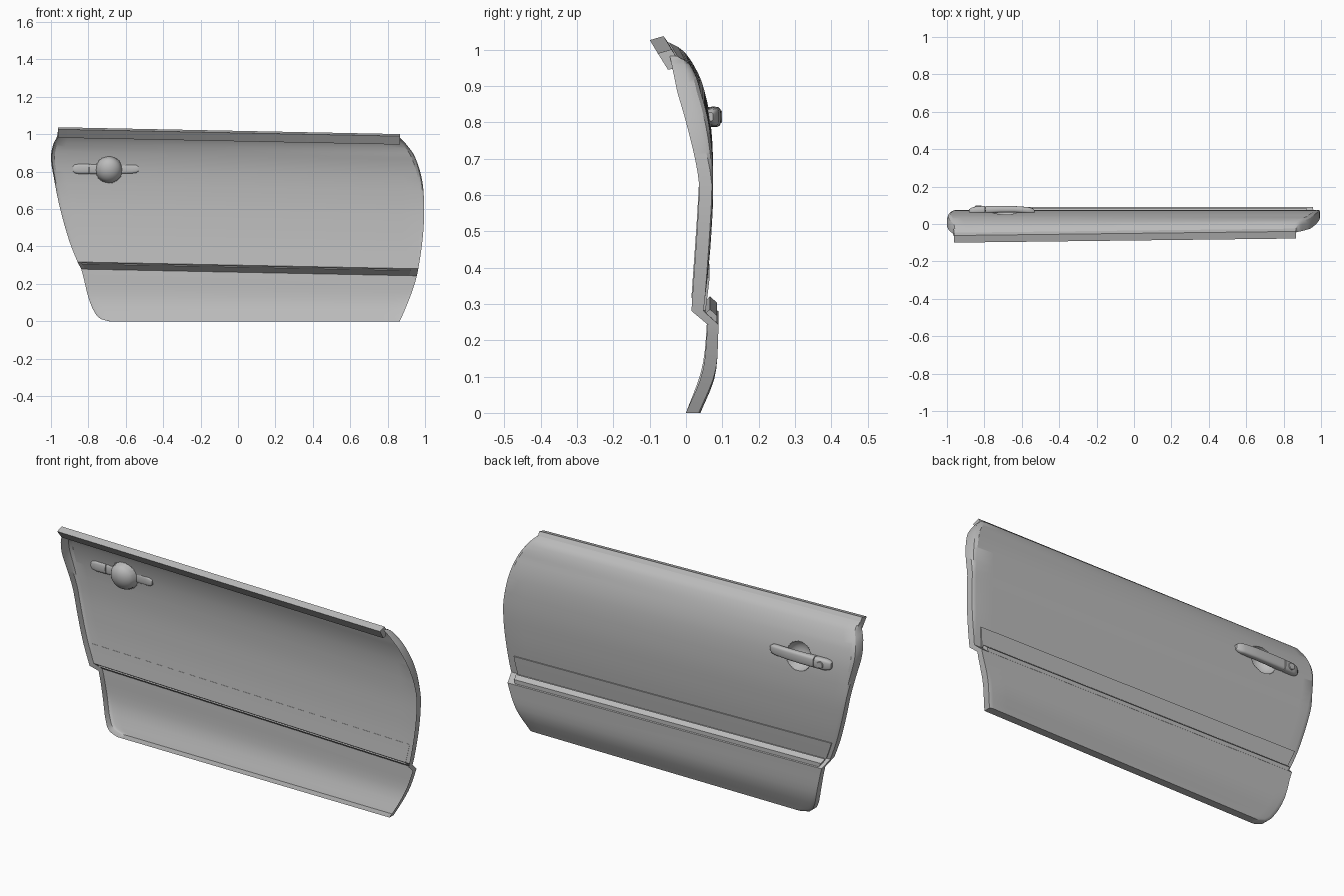
import bpy, bmesh, math

cube = bpy.data.objects.get("Cube")
if cube:
    bpy.data.objects.remove(cube)

grey = bpy.data.materials.new("plain_grey")
grey.use_nodes = True
GREY = (0.5, 0.5, 0.5, 1)
grey.diffuse_color = GREY
grey.node_tree.nodes["Principled BSDF"].inputs["Base Color"].default_value = GREY


def curve(points, t):
    """Smooth interpolation through (t, value) points."""
    n = len(points)
    t = min(max(t, points[0][0]), points[-1][0])
    i = next(k for k in range(n - 1) if t <= points[k + 1][0])

    def slope(k):
        a, b = points[max(k - 1, 0)], points[min(k + 1, n - 1)]
        return (b[1] - a[1]) / (b[0] - a[0])
    (t0, v0), (t1, v1) = points[i], points[i + 1]
    h = t1 - t0
    s = (t - t0) / h
    return (v0 * (1 + 2 * s) * (1 - s) ** 2 + h * slope(i) * s * (1 - s) ** 2
            + v1 * s * s * (3 - 2 * s) + h * slope(i + 1) * s * s * (s - 1))


# Section of the skin and of the folded rim: lower panel, ledge, upper panel
STEP_LOW, STEP_HIGH = 0.262, 0.3
SKIN_LOW = [(0, .04), (.11, .08), (STEP_LOW, .09)]
SKIN_HIGH = [(STEP_HIGH, .048), (.4, .06), (.5, .069), (.65, .075),
             (.8, .065), (.91, .037), (.98, 0), (1, -.035)]
RIM_LOW = [(0, 0), (.12, .045), (STEP_LOW, .06)]
RIM_HIGH = [(STEP_HIGH, .015), (.6, .035), (.67, .034), (.82, 0), (1, -.055)]
# Outline of the two ends
REAR = [(0, -.69), (.012, -.735), (.05, -.77), (.12, -.8), (STEP_LOW, -.838),
        (STEP_HIGH, -.858), (.42, -.905), (.6, -.955), (.75, -.985),
        (.85, -1), (.92, -.99), (.97, -.967), (1, -.963)]
FRONT = [(0, .865), (.06, .89), (.17, .93), (.28, .96), (.47, .988),
         (.62, .995), (.77, .985), (.9, .945), (.97, .895), (1, .865)]


def depth(low, high, v):
    if v <= STEP_LOW:
        return curve(low, v)
    if v >= STEP_HIGH:
        return curve(high, v)
    s = (v - STEP_LOW) / (STEP_HIGH - STEP_LOW)
    return low[-1][1] * (1 - s) + high[0][1] * s


def skin(v):
    return depth(SKIN_LOW, SKIN_HIGH, v)


def rim(v):
    return depth(RIM_LOW, RIM_HIGH, v)


def place(x, y, v):
    """Lean the section so that it drops towards the front end."""
    rise = min(1, v / 0.25)
    top = min(max((v - 0.9) / 0.1, 0), 1)
    return (x, y + 0.012 * x * top, v - 0.02 * x * rise)


def finish(name, bm, angle=30, recalc=True):
    if recalc:
        bmesh.ops.recalc_face_normals(bm, faces=bm.faces)
    mesh = bpy.data.meshes.new(name)
    bm.to_mesh(mesh)
    bm.free()
    mesh.materials.append(grey)
    obj = bpy.data.objects.new(name, mesh)
    bpy.context.collection.objects.link(obj)
    bpy.ops.object.select_all(action='DESELECT')
    obj.select_set(True)
    bpy.context.view_layer.objects.active = obj
    bpy.ops.object.shade_smooth_by_angle(angle=math.radians(angle))
    return obj


def loft(name, rings, angle=30, caps=True, closed=True):
    """Join equal rings of points into one surface."""
    bm = bmesh.new()
    rows = [[bm.verts.new(p) for p in ring] for ring in rings]
    n = len(rows[0])
    for a, b in zip(rows, rows[1:]):
        for i in range(n if closed else n - 1):
            j = (i + 1) % n
            bm.faces.new((a[j], a[i], b[i], b[j]))
    if caps:
        bm.faces.new(rows[0])
        bm.faces.new(rows[-1])
    return finish(name, bm, angle, recalc=closed)


def spread(a, b, n):
    return [a + (b - a) * i / n for i in range(n + 1)]


# Door panel: one skin with a round cup behind the handle and a folded rim
CUP_X, CUP_Z, CUP_R = -0.69, 0.81, 0.07
heights = sorted(set([0.004, 0.012, 0.025] + spread(0, STEP_LOW, 8)
                     + spread(STEP_HIGH, 0.72, 12) + spread(0.72, 0.88, 28)
                     + spread(0.88, 1, 10)))
across = spread(0, 0.1, 4) + spread(0.1, 0.21, 36)[1:] + spread(0.21, 1, 16)[1:]


def cupped(x, v):
    """A skin point, pushed inward where it lies in the cup."""
    p = place(x, 0, v)
    dx, dz = p[0] - CUP_X, p[2] - CUP_Z
    d = math.hypot(dx, dz)
    push = 0
    if d < CUP_R * 1.04:
        if d > CUP_R * 0.96:
            dx, dz, d = dx * CUP_R / d, dz * CUP_R / d, CUP_R
        push = math.sqrt(max(CUP_R ** 2 - d * d, 0)) * 0.9
    x, z = CUP_X + dx, CUP_Z + dz
    v = z + 0.02 * x if push or d == CUP_R else v
    return place(x, skin(v) - push, v)


def panel_row(v):
    x0, x1 = curve(REAR, v), curve(FRONT, v)
    fold = min(skin(v), rim(v) + 0.035)
    half = skin(v) * 0.65 + fold * 0.35
    edge = [(0, rim(v)), (0, fold), (0.006, half)]
    inset = 0.02
    row = [place(x0 + e, y, v) for e, y in edge]
    row += [cupped(x0 + inset + u * (x1 - x0 - 2 * inset), v) for u in across]
    return row + [place(x1 - e, y, v) for e, y in reversed(edge)]


rows = [panel_row(v) for v in heights]
rows.insert(0, [(x, rim(0), z) for x, y, z in rows[0]])
loft("door_panel", rows, caps=False, closed=False)


# Parts that run along the whole door
def run_along(name, section, ends):
    rings = []
    for s in spread(0, 1, 12):
        rings.append([])
        for y, v in section:
            a, b = ends(v)
            rings[-1].append(place(a + s * (b - a), y, v))
    return loft(name, rings)


run_along("window_lip", [(-.088, 1.007), (-.05, 1.018), (-.034, .993),
                         (-.04, .965), (-.056, .962)],
          lambda v: (-0.963, 0.865))


def trim_ends(v):
    return curve(REAR, v) + 0.02, curve(FRONT, v) - 0.04


levels = spread(STEP_HIGH, 0.393, 5)
run_along("trim_strip", [(skin(v) + 0.006, v) for v in levels]
          + [(skin(v) - 0.001, v) for v in reversed(levels)], trim_ends)
run_along("ledge_moulding", [(.05, .29), (.066, .304), (.086, .286), (.086, .264)],
          trim_ends)


# Handle: a rounded grip and a lock housing in line with it
def rounded_bar(name, stations):
    rings = []
    for x, y, half_depth, half_height in stations:
        ring = []
        for k in range(20):
            a = math.tau * k / 20
            c, s = math.cos(a), math.sin(a)
            ring.append((x, y + half_depth * math.copysign(abs(c) ** 0.6, c),
                         0.815 + half_height * math.copysign(abs(s) ** 0.6, s)))
        rings.append(ring)
    return loft(name, rings, 40)


rounded_bar("handle_grip", [(-.793, .076, .021, .028), (-.72, .079, .018, .028),
                            (-.64, .079, .017, .027), (-.57, .074, .017, .025),
                            (-.545, .07, .015, .022), (-.532, .066, .009, .012)])
rounded_bar("lock_housing", [(-.882, .068, .01, .014), (-.873, .07, .016, .023),
                             (-.85, .073, .02, .028), (-.797, .076, .021, .028)])

# Lock barrel
circle = [math.tau * k / 24 for k in range(24)]
loft("lock_barrel", [[(-.832 + r * math.cos(a), y, .815 + r * math.sin(a)) for a in circle]
                     for y, r in [(.08, .017), (.097, .017), (.099, .015)]])
